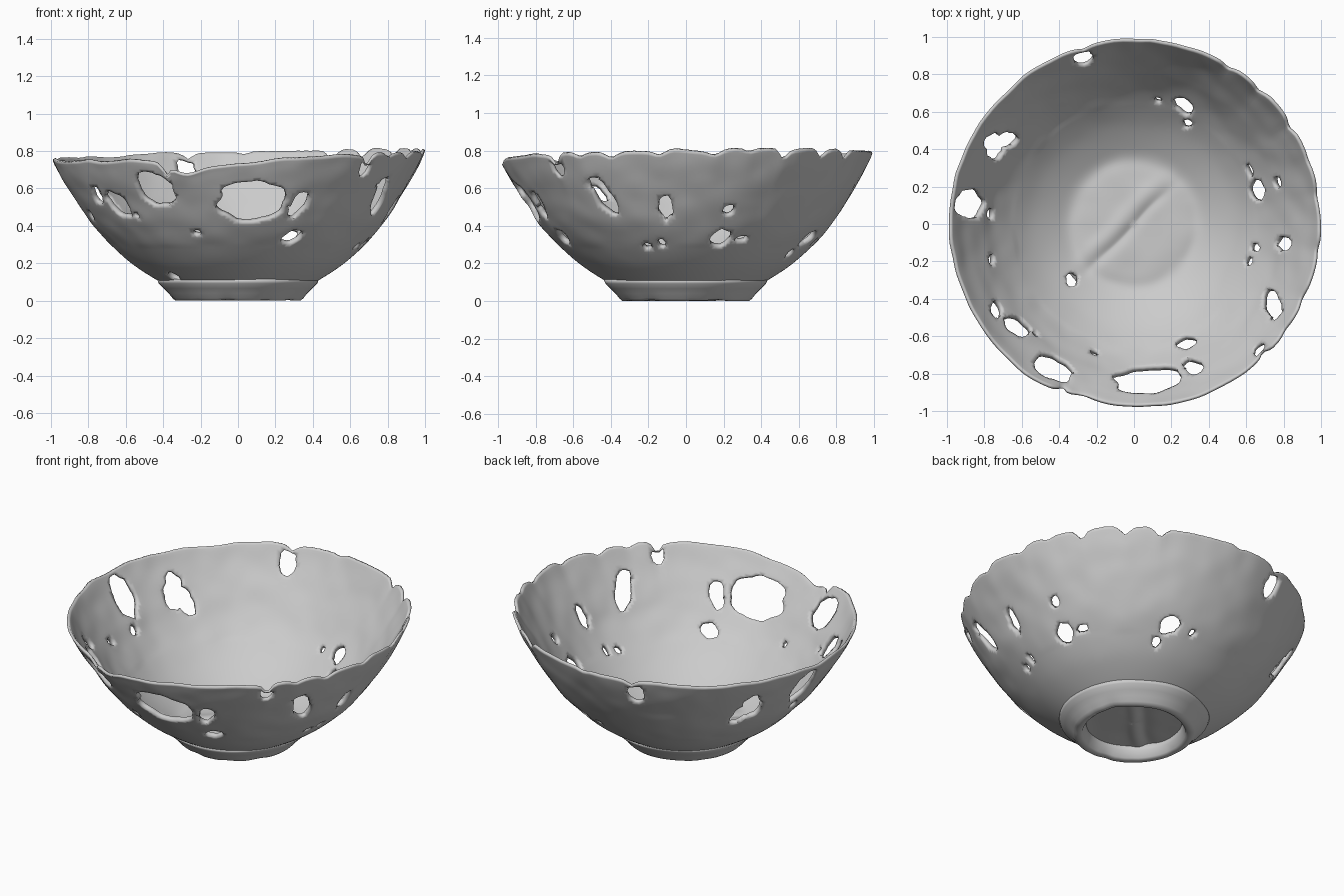
import bpy, bmesh, random
from math import sin, cos, pi, exp, atan2
from mathutils import Vector, noise

if "Cube" in bpy.data.objects:
    bpy.data.objects.remove(bpy.data.objects["Cube"])

random.seed(4)
SEG, RINGS = 256, 70
SEAM = 130  # degrees, an angle free of holes

# middle line of the wall (radius, height), floor centre to rim
WALL = [(0.0, 0.095), (0.15, 0.095), (0.27, 0.092), (0.35, 0.09), (0.435, 0.131), (0.558, 0.213),
        (0.67, 0.314), (0.757, 0.41), (0.826, 0.508), (0.889, 0.605), (0.943, 0.695), (0.986, 0.78)]
# hollow foot (radius, height)
FOOT = [(0.27, 0.09), (0.283, 0.05), (0.297, 0.008), (0.31, 0.0), (0.335, 0.0), (0.35, 0.012),
        (0.372, 0.04), (0.398, 0.066), (0.425, 0.092), (0.435, 0.115), (0.40, 0.11), (0.32, 0.095)]

# rim chips and low stretches: (angle, depth, angular width)
DIPS = [(-107, 0.07, 7), (-92, 0.03, 14), (-113.5, 0.06, 1.2), (106, 0.03, 1.5), (59, 0.045, 2.0),
        (47, 0.04, 1.7), (32, 0.05, 1.8), (20, 0.015, 2), (9, 0.025, 2.5),
        (-8, 0.025, 2.5), (-24, 0.03, 2.5), (-45, 0.06, 1.5), (-35, 0.02, 2), (88, 0.015, 2)]

# perforations: (angle, height, width, vertical size, slant)
HOLES = [(-85.5, 0.535, 0.36, 0.21, 0.0), (-67.5, 0.51, 0.085, 0.14, 0.2),
         (-66, 0.35, 0.10, 0.07, 0.5), (-119, 0.61, 0.22, 0.19, 0.0),
         (-139, 0.53, 0.15, 0.14, -0.3), (-148, 0.57, 0.08, 0.10, 0.3), (-166, 0.47, 0.05, 0.05, 0.3),
         (173, 0.61, 0.16, 0.24, 0.0), (176, 0.44, 0.06, 0.05, 0.0), (147, 0.50, 0.11, 0.15, 0.2),
         (151, 0.56, 0.12, 0.18, -0.2), (107, 0.69, 0.10, 0.14, 0.0), (67, 0.33, 0.11, 0.075, 0.2),
         (62, 0.255, 0.05, 0.045, 0.0), (79, 0.32, 0.04, 0.03, 0.0), (15, 0.335, 0.11, 0.09, 0.0),
         (25, 0.33, 0.08, 0.03, 0.2), (16, 0.475, 0.07, 0.05, 0.0), (-7.5, 0.49, 0.075, 0.12, 0.0),
         (-11, 0.31, 0.04, 0.05, 0.0), (-18, 0.30, 0.05, 0.035, 0.0), (-30, 0.55, 0.10, 0.20, -0.3),
         (-45, 0.715, 0.07, 0.10, 0.0), (-107, 0.37, 0.045, 0.03, 0.0), (-138, 0.135, 0.07, 0.04, 0.2),
         (-132, 0.47, 0.04, 0.035, 0.0)]


def refine(pts, n):
    """Smooth a section with a Catmull-Rom pass."""
    p = [Vector(q) for q in pts]
    p = [2 * p[0] - p[1]] + p + [2 * p[-1] - p[-2]]
    out = []
    for a, b, c, d in zip(p, p[1:], p[2:], p[3:]):
        for k in range(n):
            t = k / n
            out.append(0.5 * (2 * b + (c - a) * t + (2 * a - 5 * b + 4 * c - d) * t * t
                              + (3 * b - a - 3 * c + d) * t ** 3))
    return out + [p[-2]]


line = refine(WALL, 8)
arc = [0.0]
for a, b in zip(line, line[1:]):
    arc.append(arc[-1] + (b - a).length)


def at_arc(s):
    """Section point at arc length s."""
    for k in range(len(arc) - 1):
        if s <= arc[k + 1] or k == len(arc) - 2:
            return line[k].lerp(line[k + 1], (s - arc[k]) / (arc[k + 1] - arc[k]))


def place(r, z, a):
    """Point on the hand-made surface, with soft lumps and uneven rim."""
    d = Vector((cos(a), sin(a), 0))
    q = d * r + Vector((0, 0, z))
    lump = 0.006 * noise.noise(q * 3.2) + 0.006 * noise.noise(q * 8 + Vector((5, 2, 1)))
    h = max(0.0, z / 0.77)
    drop = 0.012 * noise.noise(d * 6)
    for c, depth, w in DIPS:
        diff = (a * 180 / pi - c + 180) % 360 - 180
        drop += depth * exp(-(diff / w) ** 2)
    tilt = h ** 3 * (0.025 * cos(a) + 0.015 * sin(a))
    cut = h ** 9 * drop
    q += d * (lump * min(1, r * 3) + 0.005 * h ** 3 * cos(a) - 0.3 * cut)
    q.z += tilt - cut + (lump * 0.6 if z < 0.3 else 0)
    # soft diagonal tool groove on the floor
    u, v = (q.x + q.y) * 0.7071, (q.y - q.x) * 0.7071
    fade = exp(-((u + 0.05) / 0.3) ** 4)
    v += 0.03 * noise.noise(Vector((u * 4, 1, 2)))
    q.z += fade * (0.010 * exp(-((v - 0.06) / 0.04) ** 2) - 0.010 * exp(-(v / 0.03) ** 2))
    return q


def new_object(name, bm):
    bmesh.ops.recalc_face_normals(bm, faces=bm.faces[:])
    for f in bm.faces:
        f.smooth = True
    me = bpy.data.meshes.new(name)
    bm.to_mesh(me)
    bm.free()
    ob = bpy.data.objects.new(name, me)
    bpy.context.collection.objects.link(ob)
    return ob


# wall grid in flat (angle, arc length) coordinates
param, tris = [], []
for j in range(RINGS + 1):
    for i in range(SEG):
        param.append([(SEAM - 360) * pi / 180 + 2 * pi * i / SEG, 0.02 + (arc[-1] - 0.02) * j / RINGS])
for j in range(RINGS):
    for i in range(SEG):
        a, b = j * SEG + i, j * SEG + (i + 1) % SEG
        c, d = b + SEG, a + SEG
        tris += [(a, b, c), (a, c, d)] if (i + j) % 2 else [(a, b, d), (b, c, d)]

# cut each ragged hole: snap nearby points to its outline, drop what lies inside
removed = set()
for deg, z, w, h, slant in HOLES:
    th = (deg - 360 if deg > SEAM else deg) * pi / 180
    k = next(i for i in range(32, len(line)) if line[i].y >= z)
    r0, s0 = line[k].x, arc[k]
    rise = (line[min(k + 4, len(line) - 1)] - line[k - 4]).normalized().y
    hx, hy = w / 2, h / 2 / rise
    seed = random.uniform(0, 50)

    def rho(p):
        y = p[1] - s0
        x = (p[0] - th) * r0 - slant * y
        t = atan2(y / hy, x / hx)
        f = 1 + 0.3 * noise.noise(Vector((cos(t) * 1.8, sin(t) * 1.8, seed)))
        return ((x / hx) ** 2 + (y / hy) ** 2) ** 0.5 / f

    near = [n for n, p in enumerate(param)
            if abs(p[0] - th) * r0 < 2 * hx + 0.2 and abs(p[1] - s0) < 2 * hy + 0.05]
    dist = {n: rho(param[n]) for n in near}
    local = [n for n, t in enumerate(tris) if n not in removed and all(v in dist for v in t)]
    snapped = set()
    for n in local:
        t = tris[n]
        for a, b in ((t[0], t[1]), (t[1], t[2]), (t[2], t[0])):
            if a in snapped or b in snapped or (dist[a] < 1) == (dist[b] < 1):
                continue
            v = a if abs(dist[a] - 1) < abs(dist[b] - 1) else b
            f = max(dist[v], 0.05)
            param[v] = [th + (param[v][0] - th) / f, s0 + (param[v][1] - s0) / f]
            snapped.add(v)
    for n in local:
        if all(v in snapped or dist[v] < 1 for v in tris[n]):
            removed.add(n)

# bowl wall from the remaining triangles, thinning towards the rim
bm = bmesh.new()
thick = bm.verts.layers.deform.verify()
verts = []
for a, s in param:
    p = at_arc(min(max(s, 0.0), arc[-1]))
    v = bm.verts.new(place(p.x, p.y, a))
    v[thick][0] = 1 - 0.5 * min(1, max(0, (p.y - 0.5) / 0.28))
    verts.append(v)
for n, t in enumerate(tris):
    if n not in removed:
        bm.faces.new([verts[v] for v in t])
centre = bm.verts.new((0, 0, sum(v.co.z for v in verts[:SEG]) / SEG))
centre[thick][0] = 1
for i in range(SEG):
    bm.faces.new((centre, verts[(i + 1) % SEG], verts[i]))
bmesh.ops.delete(bm, geom=[v for v in bm.verts if not v.link_faces], context='VERTS')
bowl = new_object("perforated_bowl", bm)
bowl.vertex_groups.new(name="wall_thickness")
solid = bowl.modifiers.new("thickness", 'SOLIDIFY')
solid.thickness, solid.offset, solid.vertex_group = 0.034, 0.0, "wall_thickness"
soft = bowl.modifiers.new("soft_edges", 'SMOOTH')
soft.factor, soft.iterations = 0.4, 2

# foot ring: closed section revolved around z
bm = bmesh.new()
rings = []
for r, z in FOOT:
    ring = []
    for i in range(96):
        a = 2 * pi * i / 96
        wob = 1 + 0.02 * noise.noise(Vector((cos(a) * 1.5, sin(a) * 1.5, 3)))
        lift = max(0, 0.012 * noise.noise(Vector((cos(a) * 3, sin(a) * 3, 8)))) if z < 0.03 else 0
        ring.append(bm.verts.new((cos(a) * r * wob, sin(a) * r * wob, z + lift)))
    rings.append(ring)
for n in range(len(rings)):
    A, B = rings[n - 1], rings[n]
    for i in range(96):
        j = (i + 1) % 96
        bm.faces.new((A[i], A[j], B[j], B[i]))
new_object("foot_ring", bm)
